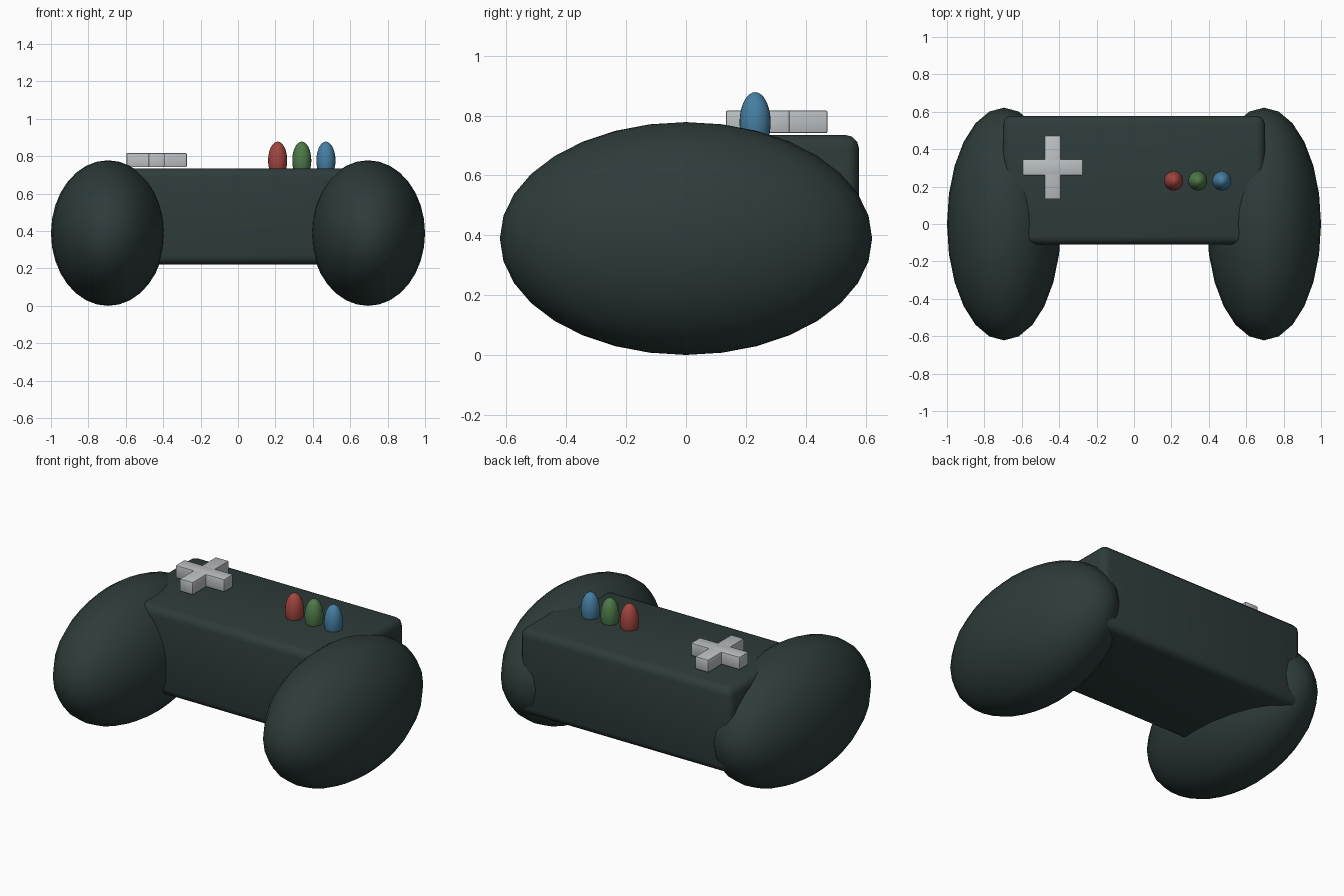
import bpy
import math

if "Cube" in bpy.data.objects:
    bpy.data.objects.remove(bpy.data.objects["Cube"])


def material(name, rgb):
    m = bpy.data.materials.new(name)
    m.diffuse_color = (*rgb, 1)
    m.use_nodes = True
    m.node_tree.nodes["Principled BSDF"].inputs["Base Color"].default_value = m.diffuse_color
    return m


SHELL = material("dark slate", (0.027, 0.045, 0.043))
GREY = material("light grey", (0.50, 0.53, 0.55))
RED = material("red", (0.36, 0.06, 0.05))
GREEN = material("green", (0.075, 0.19, 0.065))
BLUE = material("blue", (0.06, 0.21, 0.36))


def finish(name, mat, angle):
    ob = bpy.context.object
    ob.name = name
    ob.data.materials.append(mat)
    bpy.ops.object.shade_smooth_by_angle(angle=math.radians(angle))
    return ob


def bevel(ob, width, segments):
    bpy.context.view_layer.objects.active = ob
    mod = ob.modifiers.new("bevel", 'BEVEL')
    mod.width = width
    mod.segments = segments
    bpy.ops.object.modifier_apply(modifier=mod.name)


def box(name, lo, hi, mat, width, segments):
    bpy.ops.mesh.primitive_cube_add(
        size=1, location=[(a + b) / 2 for a, b in zip(lo, hi)])
    ob = bpy.context.object
    ob.scale = [b - a for a, b in zip(lo, hi)]
    bpy.ops.object.transform_apply(location=False, rotation=False, scale=True)
    bevel(ob, width, segments)
    return finish(name, mat, 40)


def ellipsoid(name, centre, radii, mat):
    bpy.ops.mesh.primitive_uv_sphere_add(
        segments=24, ring_count=16, radius=1, location=centre)
    bpy.context.object.scale = radii
    bpy.ops.object.transform_apply(location=False, rotation=False, scale=True)
    return finish(name, mat, 60)


# Main body
box("body", (-0.70, -0.11, 0.222), (0.70, 0.578, 0.735), SHELL, 0.045, 3)

# Hand grips
for side, label in ((-1, "left"), (1, "right")):
    ellipsoid(label + "_grip", (side * 0.695, 0, 0.389),
              (0.305, 0.622, 0.389), SHELL)

# Direction pad: two crossed bars
PX, PY, LX, LY, W = -0.435, 0.303, 0.161, 0.17, 0.043
box("pad_bar_across", (PX - LX, PY - W, 0.741), (PX + LX, PY + W, 0.817),
    GREY, 0.006, 2)
box("pad_bar_along", (PX - W, PY - LY, 0.741), (PX + W, PY + LY, 0.817),
    GREY, 0.006, 2)

# Action buttons
for i, (label, mat) in enumerate((("red", RED), ("green", GREEN), ("blue", BLUE))):
    ellipsoid(label + "_button", (0.212 + 0.129 * i, 0.231, 0.777),
              (0.051, 0.052, 0.101), mat)
